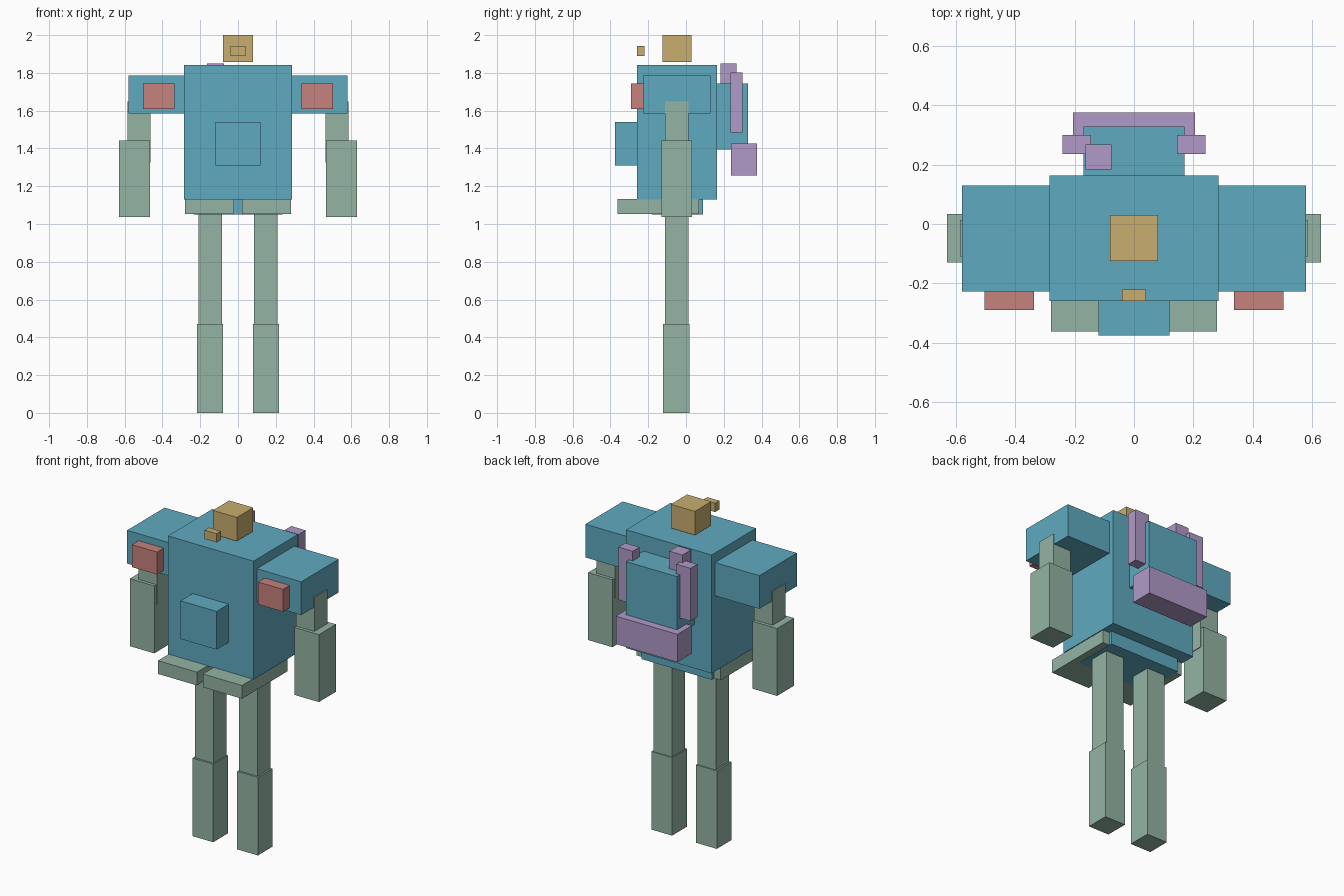
import bpy
import bmesh

if "Cube" in bpy.data.objects:
    bpy.data.objects.remove(bpy.data.objects["Cube"])


def material(name, rgb):
    m = bpy.data.materials.new(name)
    m.diffuse_color = (*rgb, 1.0)
    m.use_nodes = True
    m.node_tree.nodes["Principled BSDF"].inputs["Base Color"].default_value = m.diffuse_color
    return m


TEAL = material("teal armour", (0.114, 0.402, 0.527))
GOLD = material("gold head", (0.578, 0.418, 0.156))
RED = material("red lamps", (0.571, 0.223, 0.205))
GREEN = material("grey green limbs", (0.296, 0.456, 0.371))
PURPLE = material("purple pack", (0.434, 0.323, 0.578))


def box(name, mat, x, y, z):
    """Box from (min, max) ranges on each axis."""
    bm = bmesh.new()
    bmesh.ops.create_cube(bm, size=1.0)
    for v in bm.verts:
        v.co = [r[0] if c < 0 else r[1] for c, r in zip(v.co, (x, y, z))]
    mesh = bpy.data.meshes.new(name)
    bm.to_mesh(mesh)
    bm.free()
    mesh.materials.append(mat)
    obj = bpy.data.objects.new(name, mesh)
    bpy.context.collection.objects.link(obj)
    return obj


def pair(name, mat, x, y, z):
    """The same box on both sides of x = 0."""
    box(name + "_right", mat, x, y, z)
    box(name + "_left", mat, (-x[1], -x[0]), y, z)


# Body
box("torso", TEAL, (-0.285, 0.285), (-0.26, 0.163), (1.13, 1.843))
box("chest_hatch", TEAL, (-0.12, 0.12), (-0.375, -0.26), (1.31, 1.54))
box("waist", TEAL, (-0.235, 0.235), (-0.18, 0.09), (1.05, 1.13))
pair("skirt_plate", GREEN, (0.02, 0.28), (-0.362, 0.07), (1.052, 1.132))

# Head and the small sight in front of it
box("head", GOLD, (-0.08, 0.08), (-0.125, 0.03), (1.857, 2.0))
box("front_sight", GOLD, (-0.04, 0.04), (-0.26, -0.22), (1.89, 1.943))

# Shoulders and arms
pair("shoulder", TEAL, (0.285, 0.58), (-0.227, 0.13), (1.585, 1.785))
pair("shoulder_lamp", RED, (0.337, 0.503), (-0.29, -0.227), (1.608, 1.743))
pair("upper_arm", GREEN, (0.463, 0.586), (-0.11, 0.013), (1.325, 1.648))
pair("forearm", GREEN, (0.467, 0.63), (-0.13, 0.033), (1.037, 1.443))

# Legs
pair("thigh", GREEN, (0.085, 0.208), (-0.11, 0.013), (0.42, 1.08))
pair("shin", GREEN, (0.08, 0.218), (-0.122, 0.018), (0.0, 0.47))

# Backpack with side posts, lower tank and one aerial stub
box("backpack", TEAL, (-0.17, 0.17), (0.163, 0.328), (1.395, 1.745))
box("pack_tank", PURPLE, (-0.205, 0.205), (0.237, 0.375), (1.257, 1.425))
pair("pack_post", PURPLE, (0.145, 0.24), (0.235, 0.3), (1.485, 1.803))
box("aerial_stub", PURPLE, (-0.163, -0.075), (0.183, 0.267), (1.72, 1.85))
